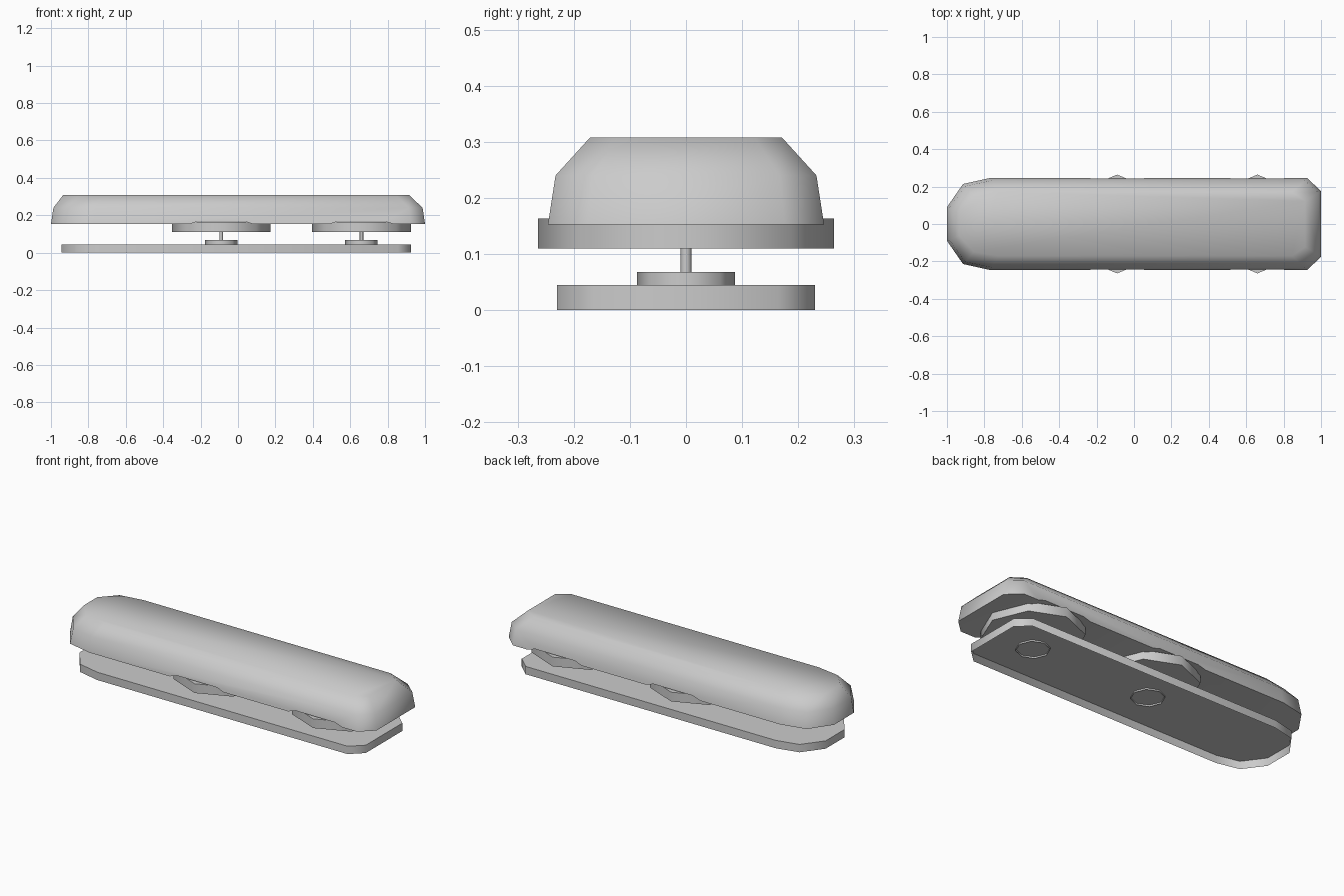
import bpy, bmesh, math

if "Cube" in bpy.data.objects:
    bpy.data.objects.remove(bpy.data.objects["Cube"], do_unlink=True)

grey = bpy.data.materials.new("plain_grey")
grey.use_nodes = True
colour = (0.6, 0.6, 0.6, 1)
grey.diffuse_color = colour
grey.node_tree.nodes["Principled BSDF"].inputs["Base Color"].default_value = colour


def smooth(obj):
    bpy.ops.object.select_all(action="DESELECT")
    obj.select_set(True)
    bpy.context.view_layer.objects.active = obj
    bpy.ops.object.shade_smooth_by_angle(angle=math.radians(60))


def loft(name, rings, bottom=True):
    """Skin a stack of matching rings, capped above and optionally below."""
    bm = bmesh.new()
    loops = [[bm.verts.new(p) for p in ring] for ring in rings]
    n = len(loops[0])
    for low, high in zip(loops, loops[1:]):
        for i in range(n):
            j = (i + 1) % n
            bm.faces.new((low[i], low[j], high[j], high[i]))
    bm.faces.new(loops[-1])
    if bottom:
        bm.faces.new(loops[0][::-1])
    bm.normal_update()
    mesh = bpy.data.meshes.new(name)
    bm.to_mesh(mesh)
    bm.free()
    mesh.materials.append(grey)
    obj = bpy.data.objects.new(name, mesh)
    bpy.context.collection.objects.link(obj)
    return obj


def mirrored(half):
    """Close a half outline across the x axis, anticlockwise."""
    return [(x, -y) for x, y in half] + [(x, y) for x, y in reversed(half)]


def disc(name, x, radius, z0, z1, bottom=True):
    ring = [(x + radius * math.cos(i * math.pi / 4), radius * math.sin(i * math.pi / 4))
            for i in range(8)]
    obj = loft(name, [[(a, b, z) for a, b in ring] for z in (z0, z1)], bottom)
    smooth(obj)


# Rounded upper body
outline = mirrored([(-1, 0.09), (-0.914, 0.214), (-0.77, 0.246), (0.925, 0.246), (1, 0.176)])
levels = [(0.153, 1, 1, 0), (0.24, 0.987, 0.945, 0), (0.308, 0.925, 0.694, -0.01)]
body = loft("upper_body", [[(x * sx + dx, y * sy, z) for x, y in outline]
                           for z, sx, sy, dx in levels])

# Shallow arches in the body above each wide disc
stations = {"rear": -0.09, "front": 0.66}
for label, x in stations.items():
    arch = [(x - 0.21, 0.14), (x + 0.21, 0.14), (x + 0.125, 0.168), (x - 0.125, 0.168)]
    cutter = loft(label + "_arch_cutter", [[(a, y, z) for a, z in arch] for y in (0.4, -0.4)])
    cutter.hide_render = True
    cut = body.modifiers.new("arch", "BOOLEAN")
    cut.operation = "DIFFERENCE"
    cut.solver = "EXACT"
    cut.object = cutter
    bpy.context.view_layer.objects.active = body
    bpy.ops.object.modifier_apply(modifier=cut.name)
    bpy.data.objects.remove(cutter, do_unlink=True)
smooth(body)

# Base slab, open underneath
base = mirrored([(-0.945, 0.085), (-0.86, 0.2), (-0.73, 0.23), (0.855, 0.23), (0.925, 0.165)])
smooth(loft("base_slab", [[(x, y, z) for x, y in base] for z in (0, 0.045)], False))

# Pivots: wide disc, thin shaft and small hub at each station
for label, x in stations.items():
    disc(label + "_wide_disc", x, 0.264, 0.11, 0.163)
    disc(label + "_shaft", x, 0.01, 0.06, 0.12)
    disc(label + "_hub", x, 0.087, 0.036, 0.068, False)
